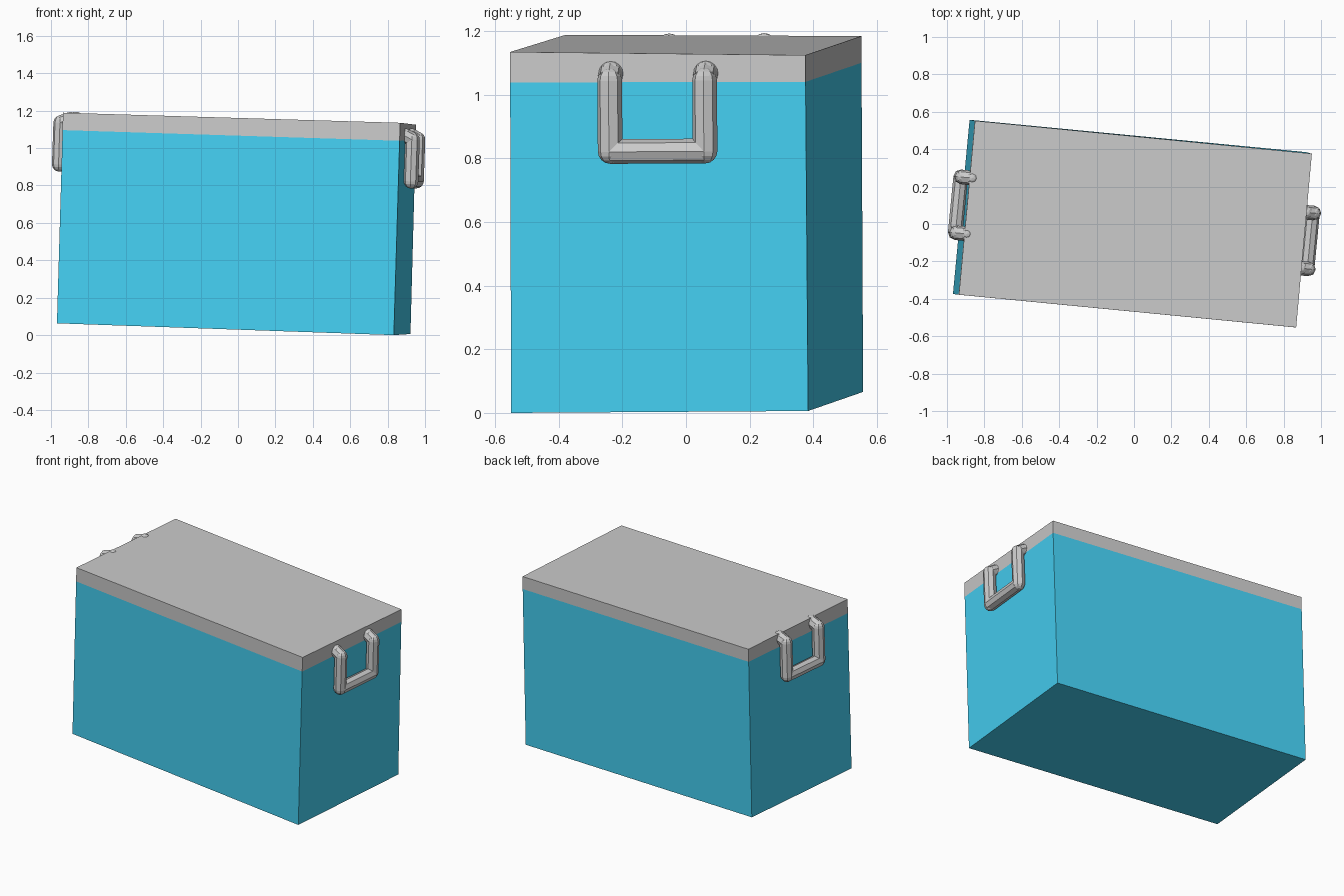
import bpy, bmesh
from mathutils import Vector, Matrix

if "Cube" in bpy.data.objects:
    bpy.data.objects.remove(bpy.data.objects["Cube"])


def finish(name, bm, color=None):
    bmesh.ops.recalc_face_normals(bm, faces=bm.faces)
    mesh = bpy.data.meshes.new(name)
    bm.to_mesh(mesh)
    bm.free()
    ob = bpy.data.objects.new(name, mesh)
    bpy.context.collection.objects.link(ob)
    if color:
        mat = bpy.data.materials.new(name + "_paint")
        mat.diffuse_color = color
        mat.use_nodes = True
        mat.node_tree.nodes["Principled BSDF"].inputs["Base Color"].default_value = mat.diffuse_color
        mesh.materials.append(mat)
    return ob


def block(name, bottom, top, color=None):
    """Closed six-sided block between two quads."""
    bm = bmesh.new()
    lo = [bm.verts.new(p) for p in bottom]
    hi = [bm.verts.new(p) for p in top]
    bm.faces.new(lo)
    bm.faces.new(hi)
    for i in range(4):
        j = (i + 1) % 4
        bm.faces.new((lo[i], lo[j], hi[j], hi[i]))
    return finish(name, bm, color)


# Tilted chest: corner rings at floor, seam and lid top
floor = [(-.968, -.374, .063), (.833, -.550, .0), (.922, .384, .006), (-.879, .557, .066)]
seam = [(-.938, -.378, 1.096), (.864, -.553, 1.039), (.950, .376, 1.041), (-.852, .552, 1.101)]
lid_top = [(-.936, -.378, 1.189), (.867, -.553, 1.135), (.951, .376, 1.125), (-.850, .552, 1.185)]

block("chest_body", floor, seam, (0.06, 0.64, 0.91, 1))
block("lid", seam, lid_top)

# Local frame of the tilted chest, used to place the handles
ex = (Vector(floor[1]) - Vector(floor[0])).normalized()
ey = Vector((.091, .996, .004)).normalized()
ez = ex.cross(ey).normalized()
ey = ez.cross(ex)
frame = Matrix((ex, ey, ez)).transposed().to_4x4()
frame.translation = (-.0235, .005, .034)


def handle(name, path, r=.039, sides=8):
    """Faceted rods along a path with ball joints."""
    bm = bmesh.new()
    for a, b in zip(path, path[1:]):
        d = b - a
        m = Matrix.Translation((a + b) / 2) @ d.to_track_quat('Z', 'Y').to_matrix().to_4x4()
        bmesh.ops.create_cone(bm, cap_ends=True, segments=sides, radius1=r, radius2=r,
                              depth=d.length, matrix=m)
    for p in path:
        bmesh.ops.create_uvsphere(bm, u_segments=sides, v_segments=8, radius=r,
                                  matrix=Matrix.Translation(p))
    bm.transform(frame)
    return finish(name, bm)


# Carry handles on both ends: side, outer reach, lateral and vertical shift
for name, s, reach, dy, dz in (("right_handle", 1, .94, .003, 0),
                               ("left_handle", -1, .953, .012, .025)):
    pts = [(.90, -.15, 1.065), (reach, -.15, 1.045), (reach, -.15, .822),
           (reach, .15, .822), (reach, .15, 1.045), (.90, .15, 1.065)]
    handle(name, [Vector((s * x, y + dy, z + dz)) for x, y, z in pts])
